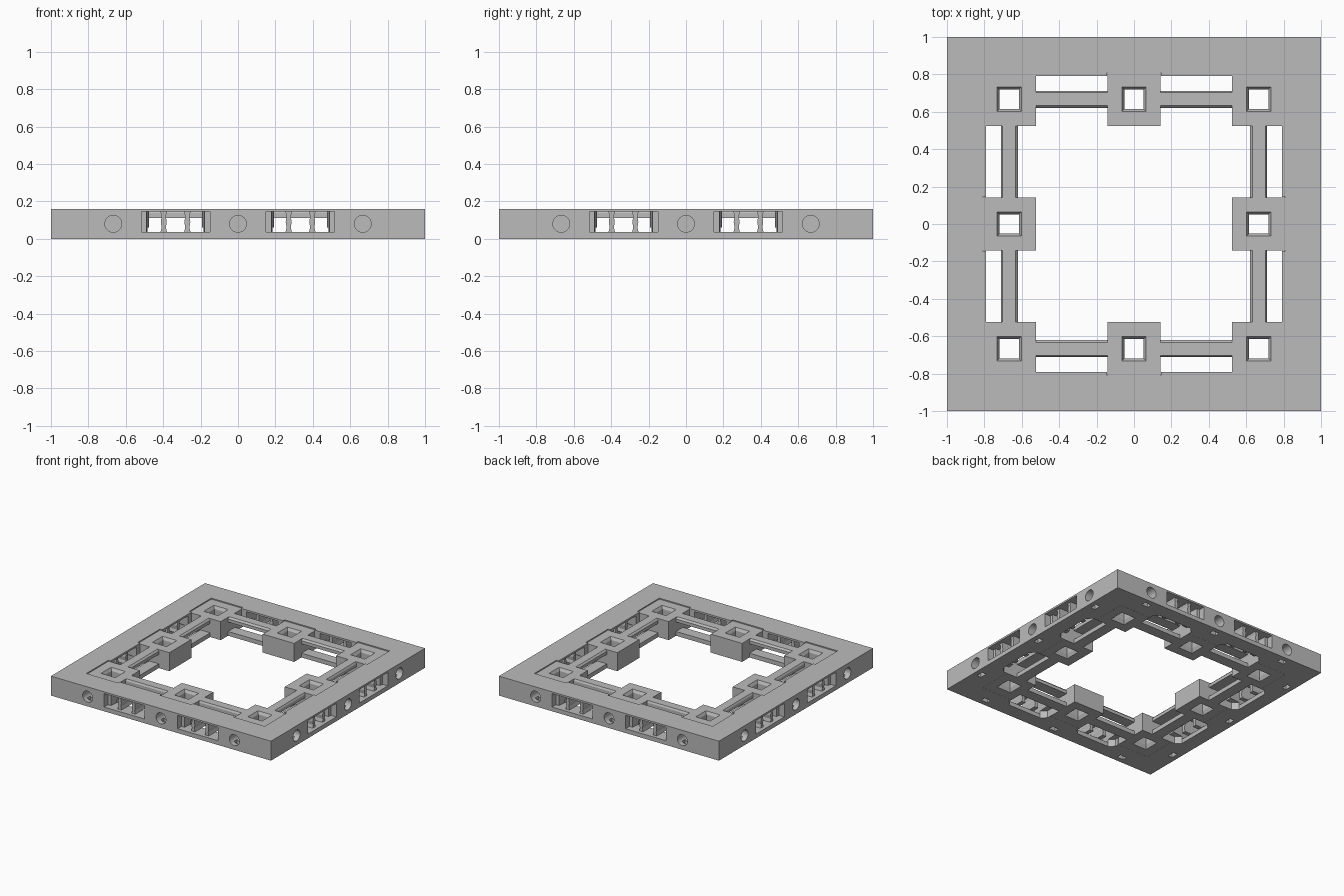
import bpy, bmesh, math
from mathutils import Matrix, Vector

cube = bpy.data.objects.get("Cube")
if cube:
    bpy.data.objects.remove(cube, do_unlink=True)

H = 0.16          # frame height
C = 0.667         # block centre line
B = 0.1425        # block half width
INNER = 0.79      # inner edge of the frame
SPAN = 0.334      # centre of each window along its side

grey = bpy.data.materials.new("plain_grey")
grey.use_nodes = True
colour = (0.5, 0.5, 0.5, 1)
grey.diffuse_color = colour
bsdf = grey.node_tree.nodes["Principled BSDF"]
bsdf.inputs["Base Color"].default_value = colour
bsdf.inputs["Roughness"].default_value = 0.8

TURNS = [Matrix.Rotation(math.radians(90 * k), 4, 'Z') for k in range(4)]
SPANS = [t @ Matrix.Translation((s * SPAN, 0, 0)) for t in TURNS for s in (-1, 1)]


def loft(bm, loops, matrix=Matrix(), ring=False):
    """Skin a list of point loops; cap the ends, or join them into a ring."""
    rows = [[bm.verts.new(matrix @ Vector(p)) for p in loop] for loop in loops]
    n = len(rows[0])
    pairs = list(zip(rows, rows[1:]))
    if ring:
        pairs.append((rows[-1], rows[0]))
    faces = [bm.faces.new((a[i], a[(i + 1) % n], b[(i + 1) % n], b[i]))
             for a, b in pairs for i in range(n)]
    if not ring:
        faces += [bm.faces.new(rows[0]), bm.faces.new(rows[-1])]
    bmesh.ops.recalc_face_normals(bm, faces=faces)


def box(bm, x, y, z, matrix=Matrix()):
    loft(bm, [[(x[0], y[0], h), (x[1], y[0], h), (x[1], y[1], h), (x[0], y[1], h)]
              for h in z], matrix)


def square_ring(bm, profile, matrix=Matrix()):
    loft(bm, [[(-r, -r, z), (r, -r, z), (r, r, z), (-r, r, z)] for r, z in profile],
         matrix, ring=True)


def finish(bm, name):
    mesh = bpy.data.meshes.new(name)
    bm.to_mesh(mesh)
    bm.free()
    mesh.materials.append(grey)
    obj = bpy.data.objects.new(name, mesh)
    bpy.context.collection.objects.link(obj)
    return obj


def cut(target, bm):
    cutter = finish(bm, "cutter")
    cutter.hide_render = True
    mod = target.modifiers.new("cut", 'BOOLEAN')
    mod.operation, mod.solver, mod.object = 'DIFFERENCE', 'EXACT', cutter
    mod.use_self = True
    bpy.context.view_layer.objects.active = target
    bpy.ops.object.modifier_apply(modifier=mod.name)
    bpy.data.objects.remove(cutter, do_unlink=True)


# Outer frame
bm = bmesh.new()
square_ring(bm, [(1, 0), (1, H), (INNER, H), (INNER, 0)])
frame = finish(bm, "outer_frame")

# Seats for the blocks
centres = [(x, y) for x in (-C, 0, C) for y in (-C, 0, C) if x or y]
bm = bmesh.new()
for x, y in centres:
    r = B + 0.001
    box(bm, (x - r, x + r), (y - r, y + r), (-0.1, 0.3))
cut(frame, bm)

# Side windows, stepped at the face and tapering inwards
bm = bmesh.new()
for m in SPANS:
    steps = [(0.183, 1.1), (0.183, 0.95), (0.155, 0.95), (0.135, 0.7)]
    loft(bm, [[(-w, y, 0.035), (w, y, 0.035), (w, y, 0.145), (-w, y, 0.145)]
              for w, y in steps], m)
cut(frame, bm)

# Floor slots with clipped outer corners
bm = bmesh.new()
for m in SPANS:
    plan = [(-0.19, 0.7), (0.19, 0.7), (0.19, 0.84), (0.15, 0.88), (-0.15, 0.88), (-0.19, 0.84)]
    loft(bm, [[(x, y, z) for x, y in plan] for z in (-0.1, 0.06)], m)
cut(frame, bm)

# Round side sockets
bm = bmesh.new()
for t in TURNS:
    for x in (-C, 0, C):
        circle = [(x + 0.045 * math.cos(a), 0.08 + 0.045 * math.sin(a))
                  for a in (math.tau * i / 32 for i in range(32))]
        loft(bm, [[(px, y, pz) for px, pz in circle] for y in (0.88, 1.1)], t)
cut(frame, bm)

# Small slots under the sockets
bm = bmesh.new()
for t in TURNS:
    for x in (-C, 0, C):
        box(bm, (x - 0.03, x + 0.03), (0.92, 0.96), (-0.1, 0.07), t)
cut(frame, bm)

# Blocks with flared square holes
for i, (x, y) in enumerate(centres):
    bm = bmesh.new()
    square_ring(bm, [(B, 0), (B, 0.152), (0.065, 0.152), (0.052, 0.13),
                     (0.052, 0.03), (0.065, 0)], Matrix.Translation((x, y, 0)))
    finish(bm, f"pierced_block_{i + 1}")

# Rails and window fins between the blocks
upper = [(0.62, 0.112), (0.71, 0.112), (0.71, 0.138), (0.702, 0.152),
         (0.633, 0.152), (0.62, 0.138)]
waist = [(0.018, 0.034), (0.011, 0.06), (0.016, 0.09), (0.011, 0.12), (0.018, 0.146)]
fin = [(w, z) for w, z in waist] + [(-w, z) for w, z in reversed(waist)]
top_rails, low_rails, fins = bmesh.new(), bmesh.new(), bmesh.new()
for m in SPANS:
    loft(top_rails, [[(x, y, z) for y, z in upper] for x in (-0.2, 0.2)], m)
    box(low_rails, (-0.2, 0.2), (0.62, 0.71), (0, 0.035), m)
    for s in (-1, 1):
        loft(fins, [[(s * 0.063 + x, y, z) for x, z in fin] for y in (0.82, 0.97)], m)
finish(top_rails, "upper_rails")
finish(low_rails, "lower_rails")
finish(fins, "window_fins")
